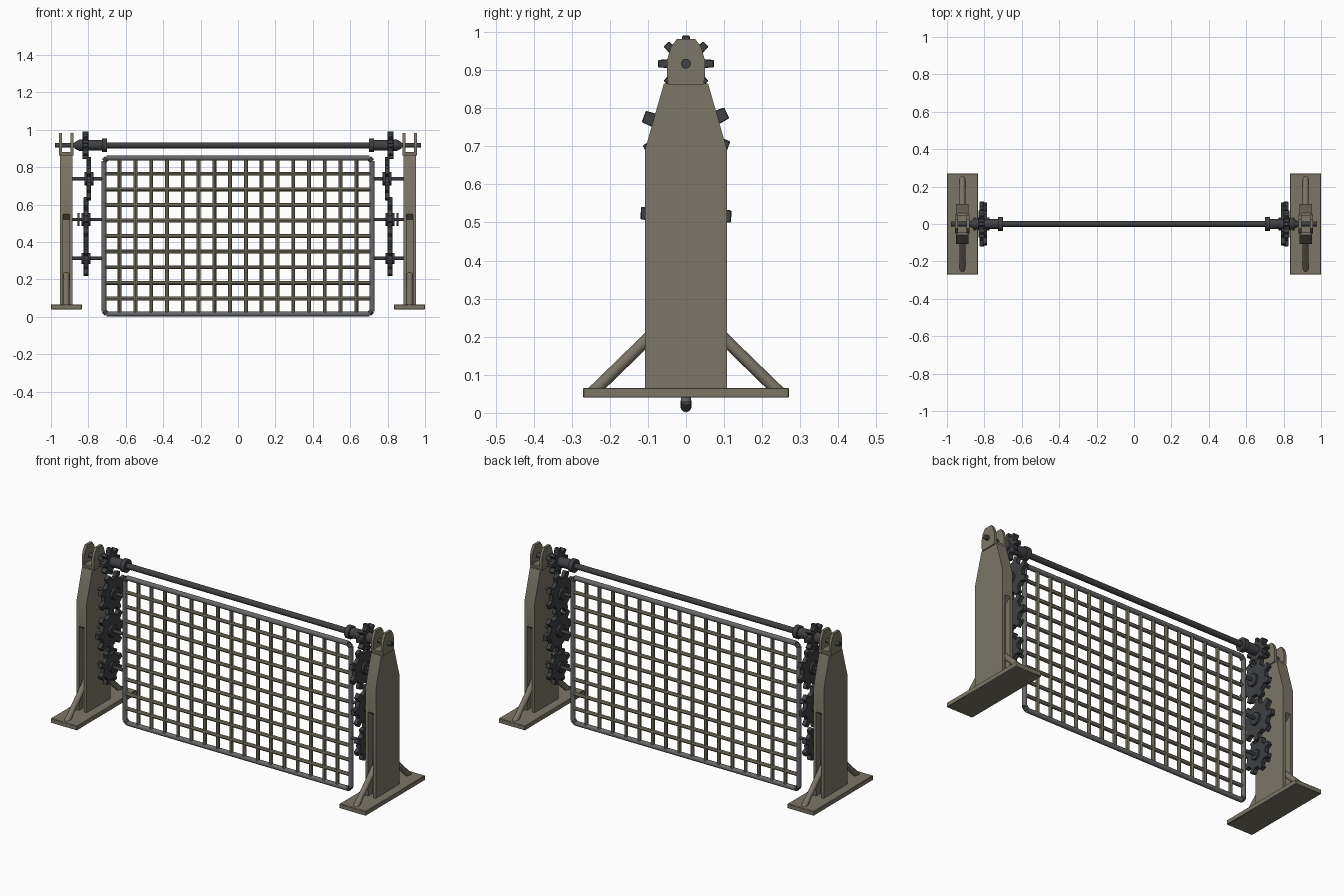
import bpy, bmesh, math
from mathutils import Vector

if "Cube" in bpy.data.objects:
    bpy.data.objects.remove(bpy.data.objects["Cube"])


def material(name, c):
    m = bpy.data.materials.new(name)
    m.diffuse_color = (*c, 1)
    m.use_nodes = True
    m.node_tree.nodes["Principled BSDF"].inputs["Base Color"].default_value = m.diffuse_color
    return m


TAN = material("tan_paint", (0.20, 0.18, 0.135))
STRAP = material("net_metal", (0.23, 0.21, 0.155))
FRAME = material("frame_metal", (0.14, 0.14, 0.145))
DARK = material("dark_metal", (0.05, 0.052, 0.056))


def finish(name, bm, mat, bevel=0):
    bmesh.ops.recalc_face_normals(bm, faces=bm.faces[:])
    me = bpy.data.meshes.new(name)
    bm.to_mesh(me)
    bm.free()
    ob = bpy.data.objects.new(name, me)
    bpy.context.collection.objects.link(ob)
    me.materials.append(mat)
    if bevel:
        b = ob.modifiers.new("bevel", 'BEVEL')
        b.width, b.segments, b.limit_method = bevel, 1, 'ANGLE'
    bpy.ops.object.select_all(action='DESELECT')
    ob.select_set(True)
    bpy.context.view_layer.objects.active = ob
    bpy.ops.object.shade_smooth_by_angle(angle=math.radians(40))
    return ob


def add_prism(bm, prof, x0, x1):
    """Extrude a (y, z) outline along x."""
    a = [bm.verts.new((x0, y, z)) for y, z in prof]
    b = [bm.verts.new((x1, y, z)) for y, z in prof]
    n = len(prof)
    bm.faces.new(a)
    bm.faces.new(b[::-1])
    for i in range(n):
        bm.faces.new((a[i], b[i], b[(i + 1) % n], a[(i + 1) % n]))


def add_rod(bm, p, q, r, r2=None, sides=12):
    p, q = Vector(p), Vector(q)
    d = q - p
    g = bmesh.ops.create_cone(bm, cap_ends=True, segments=sides, radius1=r,
                              radius2=r if r2 is None else r2, depth=d.length)
    rot = Vector((0, 0, 1)).rotation_difference(d.normalized()).to_matrix()
    for v in g['verts']:
        v.co = rot @ v.co + (p + q) / 2


def mirrored(half):
    """Complete an outline given its +y side from bottom to top."""
    return half + [(-y, z) for y, z in half[::-1]]


def gear(name, s, x, z, radius, root, phase, th=0.026, teeth=8):
    bm = bmesh.new()
    prof = []
    step = 2 * math.pi / teeth
    for i in range(teeth):
        a = math.radians(phase) + i * step
        w = 0.25 * radius / 1.7          # half width of a tooth
        for rr, hw in ((root, w * 1.05), (radius, w * 0.9)):
            prof.append((rr, a - math.asin(hw / rr)))
        for rr, hw in ((radius, w * 0.9), (root, w * 1.05)):
            prof.append((rr, a + math.asin(hw / rr)))
        prof.append((root, a + step / 2))
    add_prism(bm, [(r * math.cos(a), z + r * math.sin(a)) for r, a in prof],
              s * (x - th / 2), s * (x + th / 2))
    # raised hub
    add_rod(bm, (s * (x - 0.025), 0, z), (s * (x + 0.025), 0, z), root * 0.4, sides=16)
    finish(name, bm, DARK, 0.002)


for s, side in ((-1, "left"), (1, "right")):
    # post: two shell plates around a core that is recessed low down
    shell = mirrored([(0.108, 0.06), (0.108, 0.69), (0.058, 0.865)])
    core = mirrored([(0.07, 0.06), (0.07, 0.52), (0.108, 0.55), (0.108, 0.69), (0.058, 0.865)])
    bm = bmesh.new()
    add_prism(bm, shell, s * 0.886, s * 0.902)
    add_prism(bm, core, s * 0.902, s * 0.935)
    add_prism(bm, shell, s * 0.935, s * 0.951)
    finish(side + "_post", bm, TAN)

    # forked top holding the axle
    tine = mirrored([(0.046, 0.862), (0.05, 0.885), (0.05, 0.925), (0.04, 0.96), (0.024, 0.982)])
    bm = bmesh.new()
    add_prism(bm, tine, s * 0.880, s * 0.895)
    add_prism(bm, tine, s * 0.942, s * 0.957)
    add_prism(bm, mirrored([(0.046, 0.862), (0.048, 0.882)]), s * 0.895, s * 0.942)
    finish(side + "_fork", bm, TAN)

    # base plate
    bm = bmesh.new()
    add_prism(bm, mirrored([(0.27, 0.04), (0.27, 0.066)]), s * 0.834, s * 1.0)
    finish(side + "_base", bm, TAN, 0.002)

    # diagonal braces
    bm = bmesh.new()
    for t in (-1, 1):
        add_rod(bm, (s * 0.918, t * 0.245, 0.054), (s * 0.918, t * 0.068, 0.226), 0.016)
    finish(side + "_braces", bm, TAN)

    # gear train
    gear(side + "_top_gear", s, 0.815, 0.917, 0.074, 0.05, 0, 0.032)
    gear(side + "_upper_gear", s, 0.797, 0.738, 0.119, 0.088, 25, 0.024)
    gear(side + "_middle_gear", s, 0.813, 0.52, 0.12, 0.088, -2)
    gear(side + "_lower_gear", s, 0.813, 0.312, 0.098, 0.072, 22)

    # gear axles running from post to net frame
    bm = bmesh.new()
    for z in (0.738, 0.52, 0.312):
        add_rod(bm, (s * 0.89, 0, z), (s * 0.72, 0, z), 0.009)
    add_rod(bm, (s * 0.847, 0, 0.52), (s * 0.857, 0, 0.52), 0.036, sides=16)
    finish(side + "_gear_axles", bm, DARK)

    # stepped end of the top shaft
    bm = bmesh.new()
    for x0, x1, r0, r1 in ((0.70, 0.726, 0.037, 0.037), (0.726, 0.80, 0.028, 0.028),
                           (0.83, 0.85, 0.03, 0.03), (0.85, 0.875, 0.03, 0.016),
                           (0.87, 0.978, 0.013, 0.013)):
        add_rod(bm, (s * x0, 0, 0.917), (s * x1, 0, 0.917), r0, r1, 16)
    finish(side + "_shaft_end", bm, DARK)

# long top shaft
bm = bmesh.new()
add_rod(bm, (-0.71, 0, 0.917), (0.71, 0, 0.917), 0.016, sides=16)
finish("top_shaft", bm, DARK)

# net frame with clipped corners
X, Z0, Z1, C = 0.717, 0.015, 0.848, 0.014
bm = bmesh.new()
for z in (Z0, Z1):
    add_rod(bm, (-X + C, 0, z), (X - C, 0, z), 0.0135)
for x in (-X, X):
    add_rod(bm, (x, 0, Z0 + C), (x, 0, Z1 - C), 0.0135)
finish("net_frame", bm, FRAME)

# corner joints
bm = bmesh.new()
for sx in (-1, 1):
    for z, t in ((Z0, 1), (Z1, -1)):
        c = 0.016
        add_rod(bm, (sx * (X - c), 0, z), (sx * X, 0, z + t * c), 0.0145)
finish("corner_joints", bm, DARK)

# grid of crossing bars
bm = bmesh.new()
for i in range(1, 17):
    x = -X + 2 * X * i / 17
    add_rod(bm, (x, 0, Z0), (x, 0, Z1), 0.0105, sides=8)
finish("net_vertical_bars", bm, STRAP)
bm = bmesh.new()
for i in range(1, 10):
    z = Z0 + (Z1 - Z0) * i / 10
    add_rod(bm, (-X, 0, z), (X, 0, z), 0.0105, sides=8)
finish("net_horizontal_bars", bm, STRAP)
